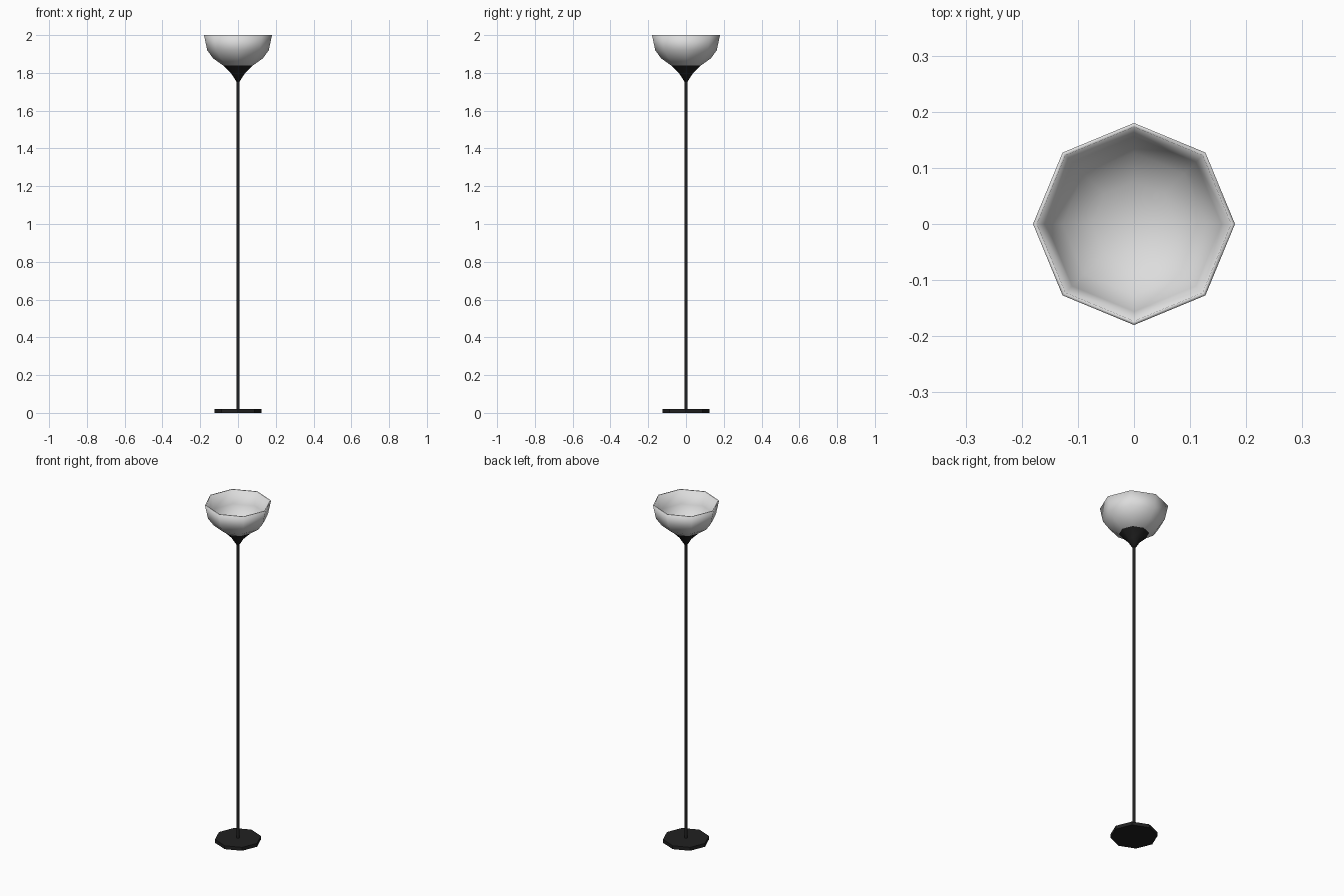
import bpy, bmesh, math

if "Cube" in bpy.data.objects:
    bpy.data.objects.remove(bpy.data.objects["Cube"])

SIDES = 8


def material(name, rgb):
    m = bpy.data.materials.new(name)
    m.diffuse_color = (*rgb, 1)
    m.use_nodes = True
    m.node_tree.nodes["Principled BSDF"].inputs["Base Color"].default_value = m.diffuse_color
    return m


black = material("black_metal", (0.015, 0.015, 0.015))
white = material("frosted_glass", (0.72, 0.72, 0.72))


def lathe(name, profile, mat, smooth_angle=None):
    """Spin a (radius, z) profile into an eight-sided closed part; radius 0 makes a tip."""
    bm = bmesh.new()
    rings = []
    for r, z in profile:
        if r == 0:
            rings.append([bm.verts.new((0, 0, z))] * SIDES)
        else:
            rings.append([bm.verts.new((r * math.cos(math.tau * i / SIDES),
                                        r * math.sin(math.tau * i / SIDES), z))
                          for i in range(SIDES)])
    for a, b in zip(rings, rings[1:]):
        for i in range(SIDES):
            j = (i + 1) % SIDES
            corners = list(dict.fromkeys((a[i], a[j], b[j], b[i])))
            bm.faces.new(corners)
    bmesh.ops.recalc_face_normals(bm, faces=bm.faces)
    me = bpy.data.meshes.new(name)
    bm.to_mesh(me)
    bm.free()
    me.materials.append(mat)
    ob = bpy.data.objects.new(name, me)
    bpy.context.collection.objects.link(ob)
    if smooth_angle:
        bpy.ops.object.select_all(action='DESELECT')
        ob.select_set(True)
        bpy.context.view_layer.objects.active = ob
        bpy.ops.object.shade_smooth_by_angle(angle=math.radians(smooth_angle))
    return ob


# Floor plate
lathe("base", [(0, 0), (0.125, 0), (0.125, 0.02), (0, 0.02)], black)

# Thin upright
lathe("pole", [(0, 0.015), (0.008, 0.015), (0.008, 1.77), (0, 1.77)], black, 60)

# Flared holder under the shade
lathe("shade_holder", [(0, 1.755), (0.009, 1.755), (0.036, 1.797),
                       (0.08, 1.84), (0, 1.835)], black, 60)

# Open bowl: outer wall, rim, then inner wall
lathe("shade", [(0, 1.825), (0.078, 1.839), (0.132, 1.877), (0.163, 1.92),
                (0.18, 2.0), (0.173, 2.0), (0.156, 1.923), (0.127, 1.882),
                (0.075, 1.846), (0, 1.838)], white, 120)
